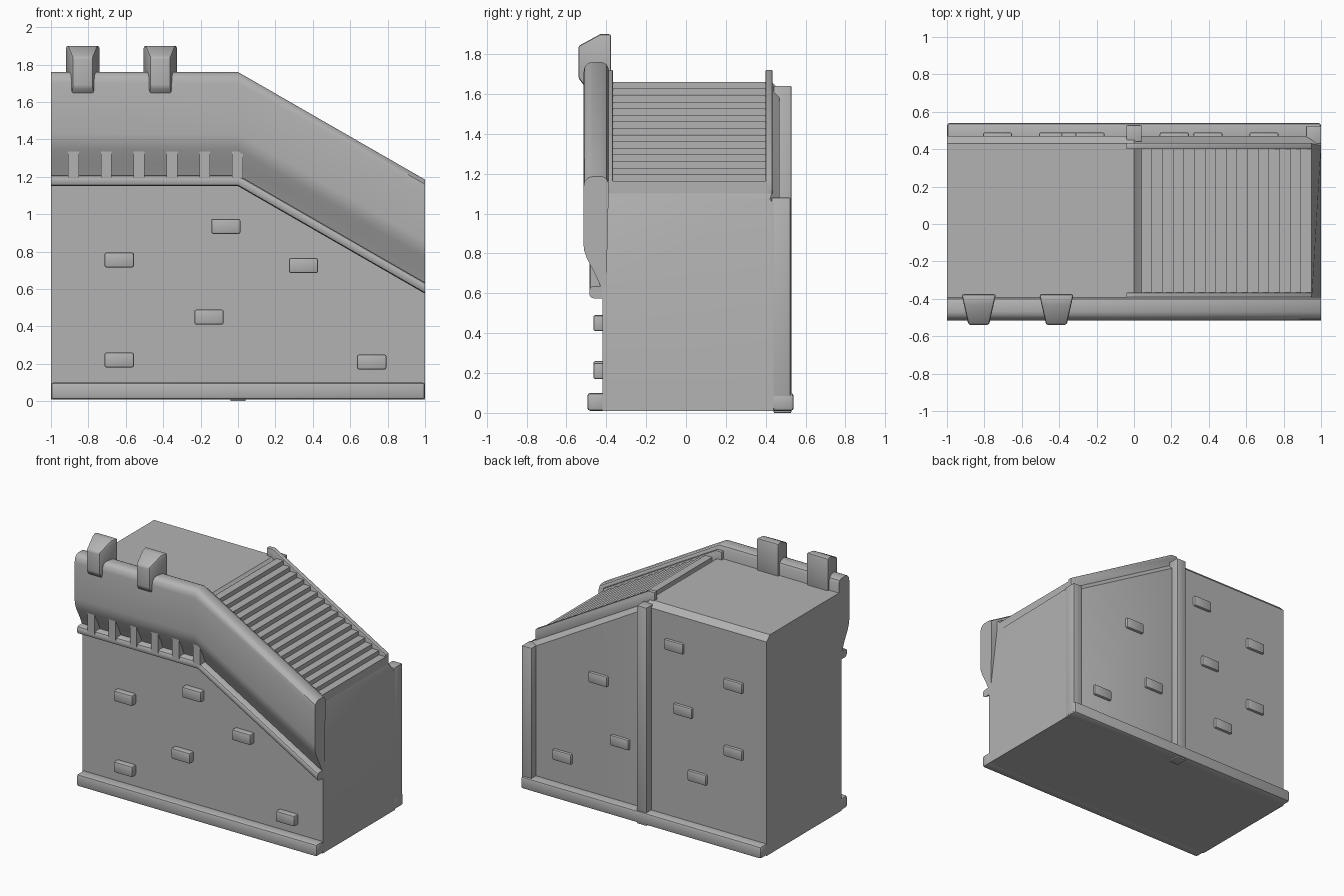
import bpy, bmesh, math

if "Cube" in bpy.data.objects:
    bpy.data.objects.remove(bpy.data.objects["Cube"])

stone = bpy.data.materials.new("grey stone")
stone.diffuse_color = (0.45, 0.45, 0.45, 1)
stone.use_nodes = True
stone.node_tree.nodes["Principled BSDF"].inputs["Base Color"].default_value = stone.diffuse_color


def finish(name, bm, bevel=0, segs=2):
    bmesh.ops.recalc_face_normals(bm, faces=bm.faces)
    me = bpy.data.meshes.new(name)
    bm.to_mesh(me)
    bm.free()
    me.materials.append(stone)
    ob = bpy.data.objects.new(name, me)
    bpy.context.collection.objects.link(ob)
    bpy.ops.object.select_all(action='DESELECT')
    bpy.context.view_layer.objects.active = ob
    ob.select_set(True)
    if bevel:
        m = ob.modifiers.new("bevel", 'BEVEL')
        m.width, m.segments = bevel, segs
        bpy.ops.object.modifier_apply(modifier="bevel")
    bpy.ops.object.shade_smooth_by_angle(angle=math.radians(35))
    return ob


def loft(name, loops, bevel=0):
    """Skin a list of equal-length point loops and cap both ends."""
    bm = bmesh.new()
    rings = [[bm.verts.new(p) for p in loop] for loop in loops]
    n = len(rings[0])
    for a, b in zip(rings, rings[1:]):
        for i in range(n):
            j = (i + 1) % n
            bm.faces.new((a[i], a[j], b[j], b[i]))
    bm.faces.new(rings[0])
    bm.faces.new(rings[-1])
    return finish(name, bm, bevel)


def box(name, x, y, z, bevel=0):
    return loft(name, [[(a, y[0], z[0]), (a, y[1], z[0]), (a, y[1], z[1]), (a, y[0], z[1])]
                       for a in x], bevel)


def plate(name, pts, y0, y1, bevel=0):
    """Extrude an xz outline along y."""
    return loft(name, [[(x, y, z) for x, z in pts] for y in (y0, y1)], bevel)


def follow(name, prof, bevel=0):
    """Sweep a yz profile along the level part and down the slope."""
    path = [(-1, 0), (0, 0), (1, -0.575)]
    return loft(name, [[(x, y, z + dz) for y, z in prof] for x, dz in path], bevel)


# main wall block with sloped right half and a slanted end
def section(x, top):
    return [(x, -0.42, 0.01), (x, -0.42, top), (x, 0.43, top),
            (x, 0.47, top - 0.04), (x, 0.47, 0.01)]


end = [(1, -0.42, 0.01), (1, -0.42, 0.62), (1, 0.42, 1.07), (1, 0.44, 1.05), (1, 0.44, 0.01)]
loft("wall_block", [section(-1, 1.66), section(0, 1.66), section(0.04, 1.62),
                    section(0.95, 1.10), end])

# overhanging parapet and moulding below it
follow("parapet", [(-0.42, 1.19), (-0.455, 1.27), (-0.495, 1.345), (-0.511, 1.39), (-0.515, 1.43),
                   (-0.515, 1.70), (-0.509, 1.735), (-0.49, 1.755), (-0.47, 1.76),
                   (-0.42, 1.76), (-0.40, 1.75), (-0.39, 1.73), (-0.39, 1.60), (-0.40, 1.19)])
follow("moulding", [(-0.40, 1.15), (-0.465, 1.15), (-0.479, 1.156), (-0.485, 1.17),
                    (-0.485, 1.19), (-0.479, 1.204), (-0.465, 1.21), (-0.40, 1.21)])

# brackets under the parapet
for k in range(6):
    x = -0.88 + 0.1755 * k
    box("bracket", (x - 0.029, x + 0.029), (-0.49, -0.42), (1.19, 1.36))

# merlons, narrower towards the front
merlon = [(-0.375, 1.62), (-0.375, 1.90), (-0.43, 1.90), (-0.54, 1.84),
          (-0.54, 1.68), (-0.51, 1.64)]
for cx in (-0.83, -0.415):
    loft("merlon", [[(cx + s * (0.055 + 0.037 * (y + 0.54) / 0.165), y, z) for y, z in merlon]
                    for s in (-1, 1)], 0.012)

# stairs
N = 16
run, rise = 0.91 / N, 0.53 / N
pts = [(0.04, 1.58)]
for i in range(N):
    pts += [(0.04 + i * run, 1.66 - i * rise), (0.04 + (i + 1) * run, 1.66 - i * rise)]
pts += [(0.95, 1.08)]
plate("stairs", pts, -0.38, 0.41)

# side rails
rail = [(-0.04, 1.60), (-0.04, 1.72), (0.01, 1.72), (0.95, 1.18), (0.95, 1.09), (0.03, 1.60)]
for y in (-0.40, 0.40):
    plate("stair_rail", rail, y, y + 0.033, 0.003)

# foot strips and back posts
box("front_foot", (-1, 1), (-0.495, -0.40), (0.01, 0.10), 0.015)
box("back_foot", (-1, 1), (0.42, 0.54), (0.01, 0.10), 0.015)
box("middle_post", (-0.04, 0.04), (0.44, 0.528), (0, 1.64), 0.004)
box("end_post", (0.92, 1), (0.43, 0.524), (0.02, 1.08), 0.004)

# protruding bricks
front = [(-0.635, 0.755), (-0.065, 0.935), (0.35, 0.725), (-0.155, 0.45), (-0.635, 0.22),
         (0.715, 0.21)]
back = [(-0.235, 1.385), (-0.73, 1.22), (-0.31, 0.92), (-0.73, 0.717), (-0.43, 0.45),
        (0.395, 0.97), (0.215, 0.543), (0.695, 0.307)]
for spots, y in ((front, (-0.465, -0.40)), (back, (0.44, 0.49))):
    for x, z in spots:
        box("brick", (x - 0.078, x + 0.078), y, (z - 0.04, z + 0.04), 0.01)
